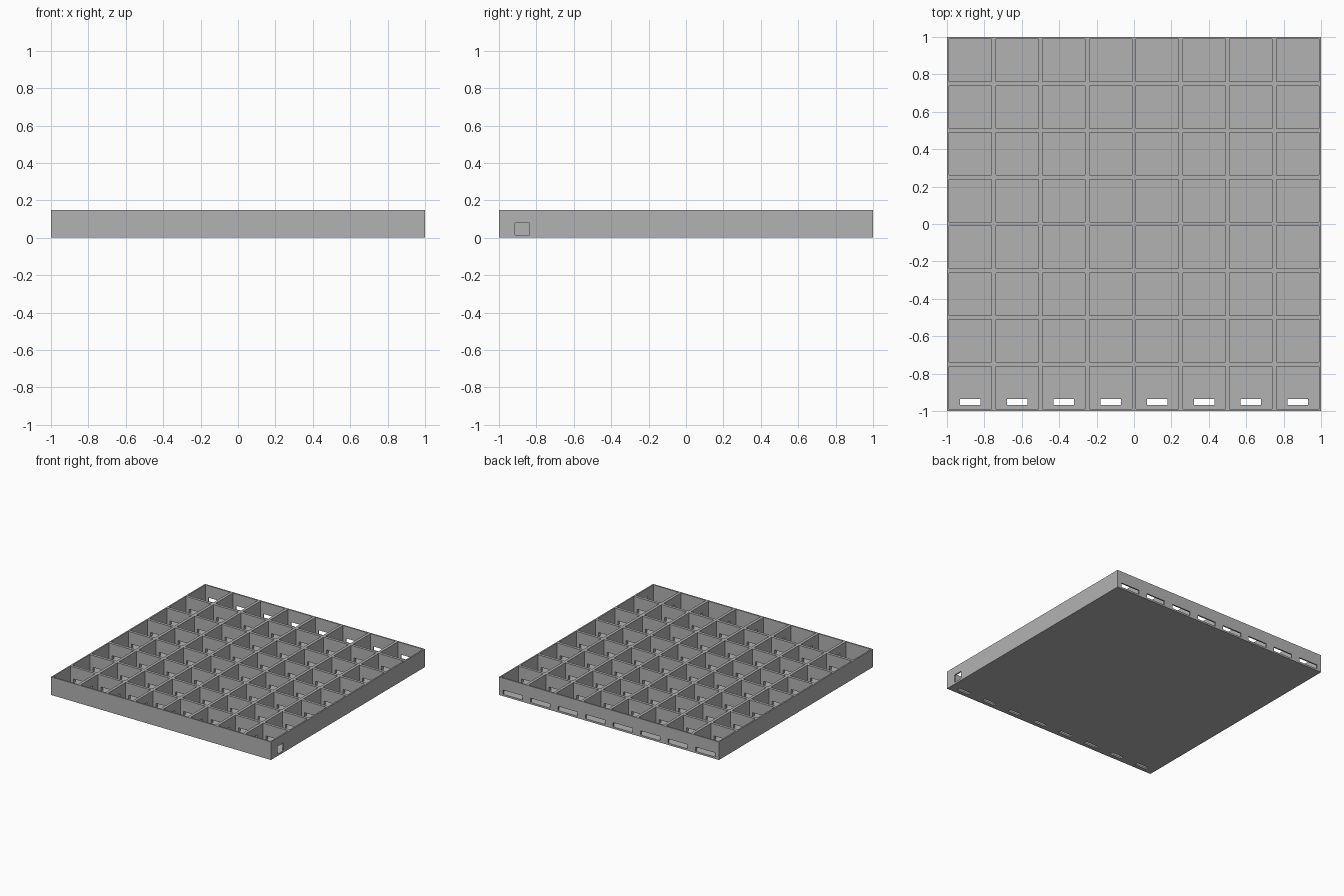
import bpy
import bmesh
from mathutils import Matrix

if "Cube" in bpy.data.objects:
    bpy.data.objects.remove(bpy.data.objects["Cube"])

HEIGHT, FLOOR = 0.148, 0.014
PITCH, CELL, COUNT = 0.25, 0.227, 8
centres = [-1 + PITCH * (i + 0.5) for i in range(COUNT)]

grey = bpy.data.materials.new("plain grey")
grey.use_nodes = True
colour = (0.45, 0.45, 0.45, 1)
grey.diffuse_color = colour
grey.node_tree.nodes["Principled BSDF"].inputs["Base Color"].default_value = colour


def boxes(name, spans):
    """One object made of boxes, each given as (x0, x1, y0, y1, z0, z1)."""
    bm = bmesh.new()
    for x0, x1, y0, y1, z0, z1 in spans:
        place = Matrix.Translation(((x0 + x1) / 2, (y0 + y1) / 2, (z0 + z1) / 2))
        bmesh.ops.create_cube(bm, size=1, matrix=place @ Matrix.Diagonal((x1 - x0, y1 - y0, z1 - z0, 1)))
    mesh = bpy.data.meshes.new(name)
    bm.to_mesh(mesh)
    bm.free()
    mesh.materials.append(grey)
    obj = bpy.data.objects.new(name, mesh)
    bpy.context.collection.objects.link(obj)
    return obj


def cut(target, name, spans):
    """Subtract the boxes from the target, then discard them."""
    cutter = boxes(name, spans)
    cutter.hide_render = True
    mod = target.modifiers.new(name, "BOOLEAN")
    mod.operation, mod.solver, mod.object = "DIFFERENCE", "EXACT", cutter
    bpy.context.view_layer.objects.active = target
    bpy.ops.object.modifier_apply(modifier=mod.name)
    bpy.data.objects.remove(cutter)


# Solid tray block
tray = boxes("grid_tray", [(-1, 1, -1, 1, 0, HEIGHT)])

# Open square compartments
h = CELL / 2
cut(tray, "compartments", [(x - h, x + h, y - h, y + h, FLOOR, HEIGHT + 0.1)
                           for x in centres for y in centres])

# Wide slots through the cross walls, open at the back
cut(tray, "strip_slots", [(x - 0.087, x + 0.087, centres[0], 1.1, FLOOR + 0.001, 0.05)
                          for x in centres])

# Cable passage along the front row, open on one side
y = centres[0]
cut(tray, "cable_passage", [(centres[0], 1.1, y - 0.038, y + 0.038, FLOOR + 0.0015, 0.08)])

# Narrow slots through the floor of the front row
cut(tray, "floor_slots", [(x - 0.055, x + 0.055, -0.967, -0.936, -0.1, FLOOR + 0.02)
                          for x in centres])
